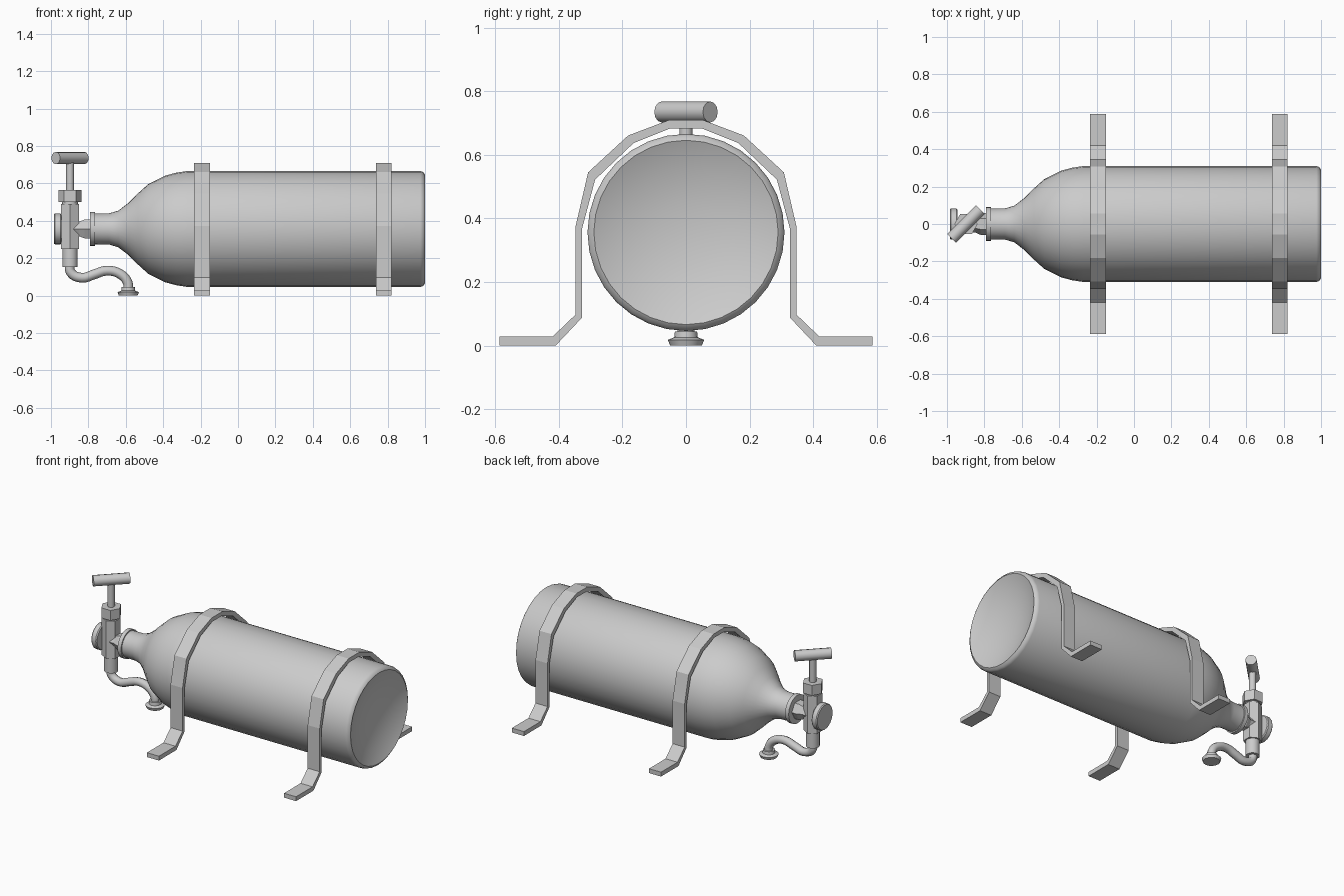
import bpy, bmesh, math
from mathutils import Vector, Matrix

cube = bpy.data.objects.get("Cube")
if cube:
    bpy.data.objects.remove(cube)

steel = bpy.data.materials.new("grey steel")
steel.use_nodes = True
GREY = (0.6, 0.6, 0.6, 1)
steel.diffuse_color = GREY
steel.node_tree.nodes["Principled BSDF"].inputs["Base Color"].default_value = GREY

AXIS = 0.356      # height of the cylinder axis
VALVE = -0.898    # x of the valve stem


def finish(name, bm, smooth=None):
    bmesh.ops.recalc_face_normals(bm, faces=bm.faces)
    mesh = bpy.data.meshes.new(name)
    bm.to_mesh(mesh)
    bm.free()
    mesh.materials.append(steel)
    ob = bpy.data.objects.new(name, mesh)
    bpy.context.collection.objects.link(ob)
    if smooth:
        bpy.ops.object.select_all(action='DESELECT')
        ob.select_set(True)
        bpy.context.view_layer.objects.active = ob
        bpy.ops.object.shade_smooth_by_angle(angle=math.radians(smooth))
    return ob


def lathe(name, profile, origin, axis=(0, 0, 1), sides=24, smooth=35, turn=0):
    """Revolve (distance, radius) pairs around an axis through origin."""
    bm = bmesh.new()
    rot = Vector(axis).to_track_quat('Z', 'Y').to_matrix().to_4x4()
    mat = Matrix.Translation(origin) @ rot @ Matrix.Rotation(turn, 4, 'Z')
    rings = []
    for d, r in profile:
        angles = [2 * math.pi * i / sides for i in range(sides if r else 1)]
        rings.append([bm.verts.new(mat @ Vector((r * math.cos(a), r * math.sin(a), d)))
                      for a in angles])
    for a, b in zip(rings, rings[1:]):
        for i in range(sides):
            j = (i + 1) % sides
            quad = [a[i % len(a)], a[j % len(a)], b[j % len(b)], b[i % len(b)]]
            bm.faces.new(list(dict.fromkeys(quad)))
    for ring in (rings[0], rings[-1]):
        if len(ring) > 1:
            bm.faces.new(ring)
    return finish(name, bm, smooth)


# Cylinder body: flanged neck, shoulder, straight wall, dished base
tank = [(-0.79, 0.09), (-0.765, 0.09), (-0.765, 0.082), (-0.69, 0.083), (-0.64, 0.098),
        (-0.585, 0.14), (-0.535, 0.19), (-0.48, 0.24), (-0.39, 0.285), (-0.33, 0.301),
        (-0.27, 0.31), (0.975, 0.31), (0.99, 0.305), (1.0, 0.29), (0.99, 0.268),
        (0.965, 0.2), (0.945, 0.1), (0.94, 0)]
lathe("gas_cylinder", tank, (0, 0, AXIS), (1, 0, 0), 32, 50)

# Mounting straps: mirrored band section, extruded across the width
outer = [(0.587, 0.028), (0.42, 0.028), (0.348, 0.097), (0.348, 0.373),
         (0.308, 0.545), (0.182, 0.661), (0.055, 0.709)]
inner = [(0.587, 0), (0.41, 0), (0.327, 0.088), (0.327, 0.368),
         (0.286, 0.522), (0.165, 0.637), (0.05, 0.683)]


def strap(name, x0, x1):
    bm = bmesh.new()
    top = outer + [(-y, z) for y, z in reversed(outer)]
    low = inner + [(-y, z) for y, z in reversed(inner)]
    for i in range(len(top) - 1):
        section = [top[i], top[i + 1], low[i + 1], low[i]]
        a, b = [[bm.verts.new((x, y, z)) for y, z in section] for x in (x0, x1)]
        bm.faces.new(a)
        bm.faces.new(b)
        for k in (0, 2):
            bm.faces.new((a[k], a[k + 1], b[k + 1], b[k]))
        for at_end, p, q in ((i == 0, 3, 0), (i == len(top) - 2, 1, 2)):
            if at_end:
                bm.faces.new((a[p], a[q], b[q], b[p]))
    bmesh.ops.remove_doubles(bm, verts=bm.verts, dist=0.0001)
    finish(name, bm)


strap("neck_end_strap", -0.234, -0.149)
strap("base_end_strap", 0.737, 0.822)

# Valve: hexagonal body and arm, gland nut, round side cap
base = (VALVE, 0, 0)
lathe("valve_body", [(0.25, 0.055), (0.49, 0.055)], base, sides=6, smooth=None, turn=math.pi / 6)
lathe("valve_collar", [(0.48, 0.042), (0.51, 0.042)], base)
lathe("valve_nut", [(0.5, 0.062), (0.565, 0.062)], base, sides=6, smooth=None)
lathe("valve_arm", [(VALVE, 0.045), (-0.85, 0.045), (-0.82, 0.058), (-0.785, 0.058)],
      (0, 0, AXIS), (1, 0, 0), 6, None)
lathe("side_cap", [(-0.984, 0.078), (-0.978, 0.083), (-0.95, 0.083), (-0.944, 0.078)],
      (0, 0, AXIS), (1, 0, 0), 16)

# Stem and crosswise handle
lathe("valve_stem", [(0.56, 0.021), (0.72, 0.021)], base, sides=12)
lathe("valve_handle", [(-0.108, 0.033), (0.108, 0.033)], (VALVE, 0, 0.735), (1, 1, 0), 12)

# Outlet pipe, curved hose and floor fitting
lathe("outlet_pipe", [(0.152, 0.041), (0.255, 0.041)], base, sides=16)
path = [(VALVE, 0.17), (VALVE + 0.003, 0.125), (-0.835, 0.095), (-0.77, 0.113),
        (-0.70, 0.133), (-0.63, 0.115), (-0.59, 0.07), (-0.587, 0.02)]
curve = bpy.data.curves.new("outlet_hose", 'CURVE')
curve.dimensions = '3D'
curve.bevel_depth = 0.026
curve.bevel_resolution = 2
curve.resolution_u = 4
curve.use_fill_caps = True
spline = curve.splines.new('BEZIER')
spline.bezier_points.add(len(path) - 1)
for point, (x, z) in zip(spline.bezier_points, path):
    point.co = (x, 0, z)
    point.handle_left_type = point.handle_right_type = 'AUTO'
curve.materials.append(steel)
bpy.context.collection.objects.link(bpy.data.objects.new("outlet_hose", curve))
lathe("floor_fitting", [(0, 0.05), (0.018, 0.057), (0.026, 0.037), (0.045, 0.035)],
      (-0.587, 0, 0), sides=16)
